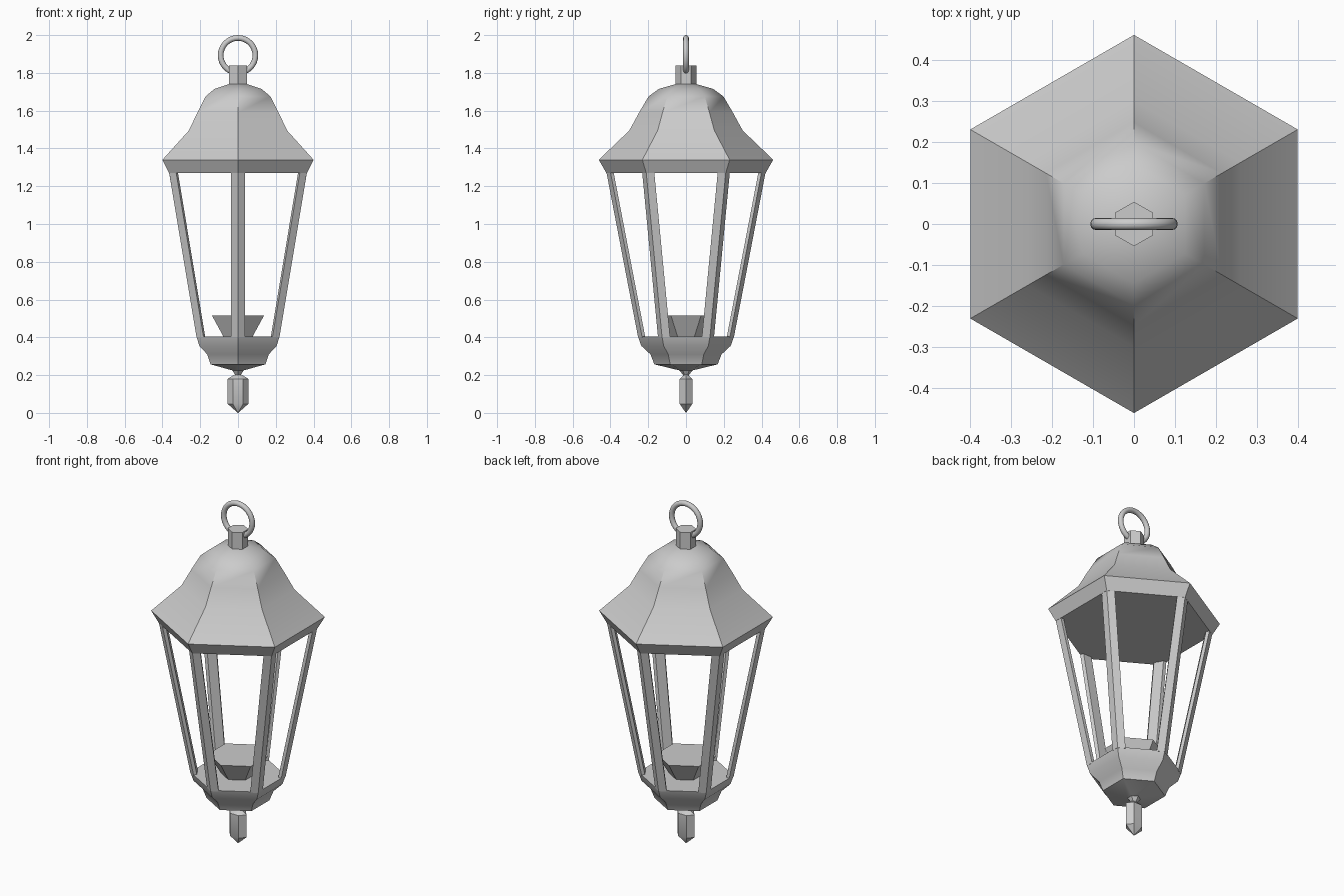
import bpy, bmesh, math
from mathutils import Vector

if "Cube" in bpy.data.objects:
    bpy.data.objects.remove(bpy.data.objects["Cube"])

A = math.cos(math.radians(30))  # apothem / corner radius of a hexagon


def finish(name, bm, smooth=None):
    bmesh.ops.remove_doubles(bm, verts=bm.verts, dist=1e-5)
    bmesh.ops.recalc_face_normals(bm, faces=bm.faces)
    me = bpy.data.meshes.new(name)
    bm.to_mesh(me)
    bm.free()
    ob = bpy.data.objects.new(name, me)
    bpy.context.collection.objects.link(ob)
    if smooth:
        bpy.ops.object.select_all(action='DESELECT')
        ob.select_set(True)
        bpy.context.view_layer.objects.active = ob
        bpy.ops.object.shade_smooth_by_angle(angle=math.radians(smooth))
    return ob


def loft(bm, rings):
    rows = [[bm.verts.new(p) for p in r] for r in rings]
    for a, b in zip(rows, rows[1:]):
        n = len(a)
        for i in range(n):
            bm.faces.new((a[i], a[(i + 1) % n], b[(i + 1) % n], b[i]))
    bm.faces.new(rows[0][::-1])
    bm.faces.new(rows[-1])


def hex_solid(name, profile, smooth=None, turn=90, flat_y=1.0):
    """Six-sided lathe; profile is (half width across flats, z)."""
    bm = bmesh.new()
    angs = [math.radians(turn + 60 * k) for k in range(6)]
    loft(bm, [[(r / A * math.cos(t), r / A * math.sin(t) * flat_y, z) for t in angs]
              for r, z in profile])
    return finish(name, bm, smooth)


# Bell-shaped roof with sloping rim
hex_solid("roof", [(0.365, 1.27), (0.40, 1.34), (0.26, 1.495), (0.215, 1.59),
                   (0.172, 1.675), (0.125, 1.715), (0.05, 1.74)], 38)

# Cap and hanging ring
hex_solid("roof_cap", [(0.047, 1.73), (0.047, 1.838)])
bpy.ops.mesh.primitive_torus_add(major_radius=0.092, minor_radius=0.015,
                                 major_segments=32, minor_segments=12,
                                 location=(0, 0, 1.893),
                                 rotation=(math.radians(90), 0, 0))
ring = bpy.context.object
ring.name = "hanging_ring"
bpy.ops.object.shade_smooth_by_angle(angle=math.radians(60))

# Base bowl with the stem of the pendant
hex_solid("base", [(0.01, 0.195), (0.03, 0.225), (0.145, 0.257), (0.163, 0.31),
                   (0.205, 0.355), (0.22, 0.405)], 35)

# Flattened pendant below the base
hex_solid("pendant", [(0.010, 0.207), (0.055 * A, 0.18), (0.055 * A, 0.048),
                      (0.001, 0.0)], 35, turn=0, flat_y=0.7)

# Candle cup on the floor of the lantern
hex_solid("candle_cup", [(0.075, 0.40), (0.1375, 0.515)])

# Six leaning corner posts
for k in range(6):
    t = math.radians(90 + 60 * k)
    out = Vector((math.cos(t), math.sin(t), 0))
    side = Vector((-math.sin(t), math.cos(t), 0))
    section = [(0, 0), (-0.0213, 0.037), (-0.038, 0.027),
               (-0.038, -0.027), (-0.0213, -0.037)]
    bm = bmesh.new()
    loft(bm, [[out * (r / A + d) + side * s + Vector((0, 0, z)) for d, s in section]
              for r, z in ((0.2195, 0.40), (0.365, 1.275))])
    finish("corner_post_%d" % (k + 1), bm)
